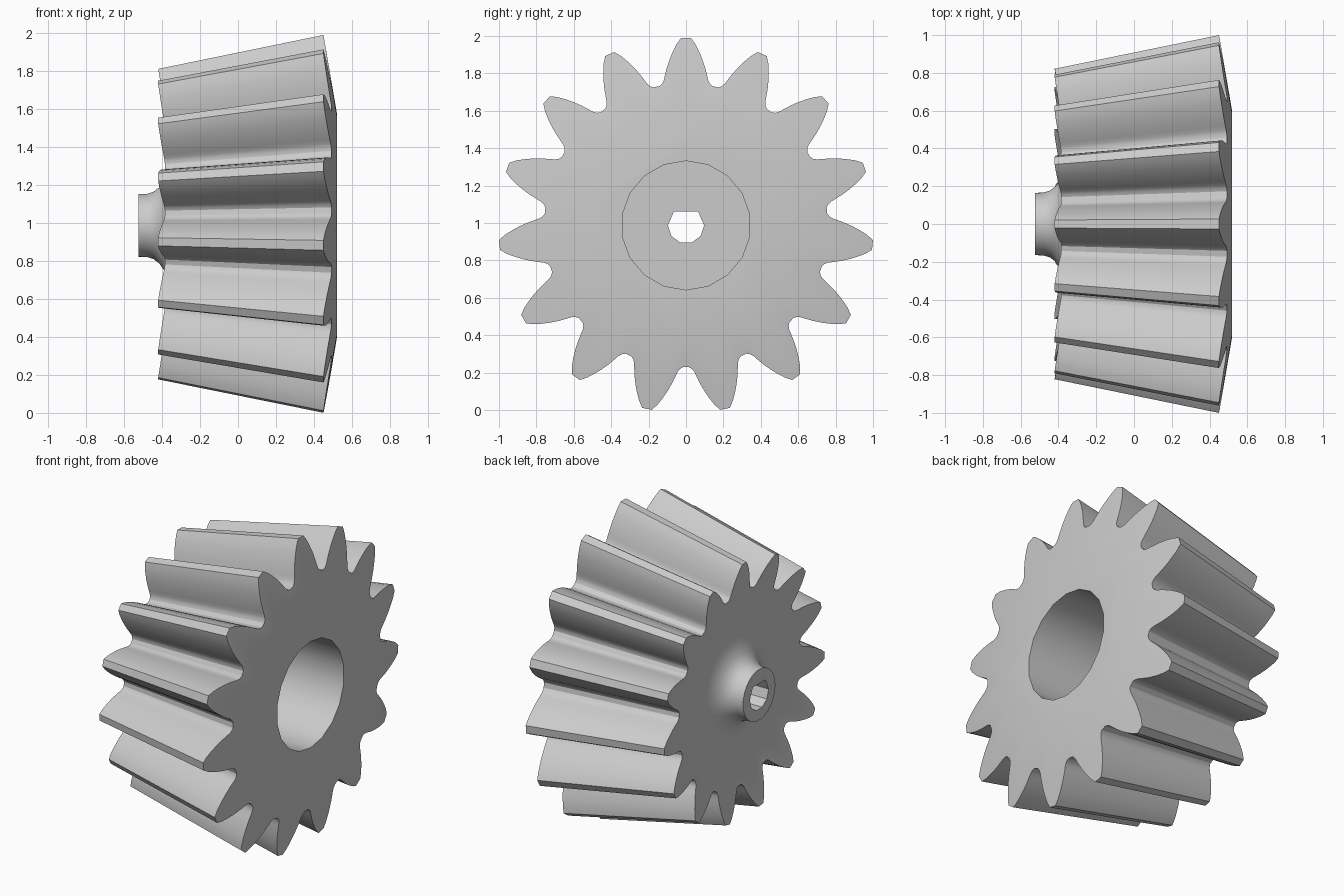
import bpy, bmesh, math

if "Cube" in bpy.data.objects:
    bpy.data.objects.remove(bpy.data.objects["Cube"])

TEETH = 15
AXIS_Z = 0.987
SMALL_END = 0.822      # size of the small end relative to the large end
FLAT_R = 0.595         # radius of the flat centre of the large end

steel = bpy.data.materials.new("steel_grey")
steel.use_nodes = True
grey = (0.6, 0.6, 0.6, 1)
steel.diffuse_color = grey
steel.node_tree.nodes["Principled BSDF"].inputs["Base Color"].default_value = grey


def make_object(name, bm):
    bmesh.ops.recalc_face_normals(bm, faces=bm.faces)
    mesh = bpy.data.meshes.new(name)
    bm.to_mesh(mesh)
    bm.free()
    mesh.materials.append(steel)
    obj = bpy.data.objects.new(name, mesh)
    bpy.context.collection.objects.link(obj)
    return obj


def loft(name, rings):
    """Skin a list of equal-length point rings and cap both ends."""
    bm = bmesh.new()
    loops = [[bm.verts.new(p) for p in ring] for ring in rings]
    n = len(loops[0])
    for a, b in zip(loops, loops[1:]):
        for i in range(n):
            j = (i + 1) % n
            bm.faces.new((a[i], a[j], b[j], b[i]))
    bm.faces.new(loops[0])
    bm.faces.new(loops[-1])
    return make_object(name, bm)


def polar(x, r, a):
    return (x, r * math.sin(a), AXIS_Z + r * math.cos(a))


# Tooth flank: degrees from the tooth centre, radius
flank = [(1.5, 1.003), (3.0, 0.97), (4.4, 0.93), (5.7, 0.89), (6.9, 0.85),
         (8.0, 0.81), (8.7, 0.785), (9.6, 0.768), (10.8, 0.758)]
tooth = [(-a, r) for a, r in reversed(flank)] + flank
outline = [(math.radians(a + k * 360 / TEETH), r)
           for k in range(TEETH) for a, r in tooth]


def circle_ring(x, r):
    return [polar(x, r, a) for a, _ in outline]


def tooth_ring(tip_x, scale):
    # the end faces lean back as shallow cones
    return [polar(tip_x + scale * 0.173 * (1.003 - r), r * scale, a)
            for a, r in outline]


# Gear body with flared hub
small_face_x = -0.42 + SMALL_END * 0.0706
hub_profile = [(small_face_x, 0.35), (-0.371, 0.29), (-0.39, 0.235),
               (-0.415, 0.2), (-0.445, 0.177), (-0.48, 0.166), (-0.525, 0.165)]
rings = [circle_ring(0.52, FLAT_R),
         tooth_ring(0.45, 1.0),
         tooth_ring(-0.42, SMALL_END),
         circle_ring(small_face_x, FLAT_R * SMALL_END)]
rings += [circle_ring(x, r) for x, r in hub_profile]
gear = loft("bevel_gear", rings)

# Wide bore from the large end
bore = loft("bore_cutter", [[polar(x, 0.345, math.tau * i / 18) for i in range(18)]
                            for x in (0.7, -0.3)])

# Flat-sided shaft hole through the hub
half = [(0.065, 0.073), (0.097, 0), (0.078, -0.057), (0.03, -0.092)]
section = half + [(-y, z) for y, z in reversed(half)]
shaft = loft("shaft_hole_cutter", [[(x, y, AXIS_Z + z) for y, z in section]
                                   for x in (0.2, -0.7)])

bpy.ops.object.select_all(action='DESELECT')
bpy.context.view_layer.objects.active = gear
gear.select_set(True)
for cutter in (bore, shaft):
    cutter.hide_render = True
    mod = gear.modifiers.new(cutter.name, 'BOOLEAN')
    mod.operation = 'DIFFERENCE'
    mod.solver = 'EXACT'
    mod.object = cutter
    bpy.ops.object.modifier_apply(modifier=mod.name)
    bpy.data.objects.remove(cutter)

bpy.ops.object.shade_smooth_by_angle(angle=math.radians(30))
